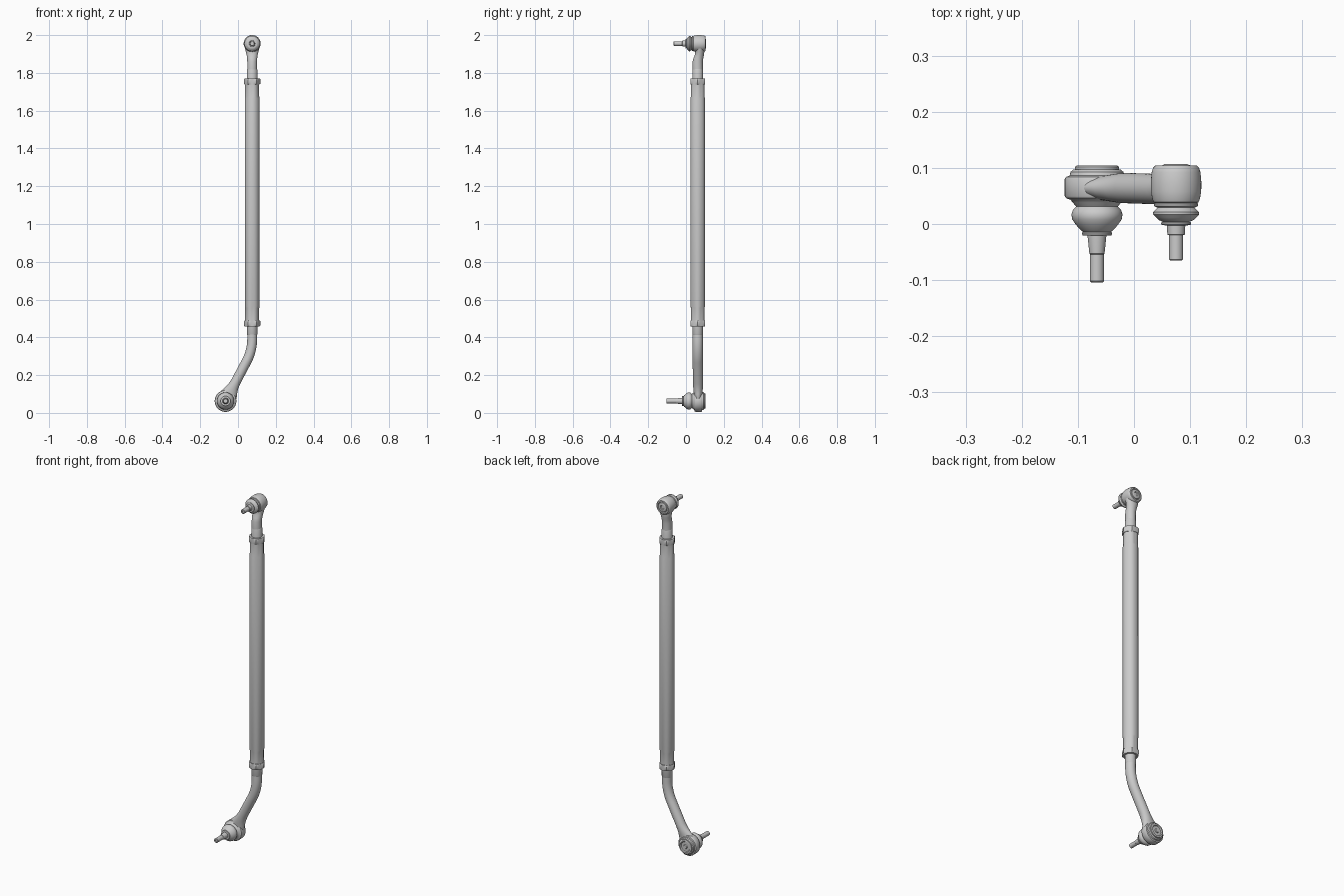
import bpy, bmesh
from math import sin, cos, radians, pi
from mathutils import Vector

SEG = 48
TX, TY = 0.075, 0.062          # tube axis
LOW = (-0.066, 0.063)          # lower joint centre (x, z)
TOP = (0.075, 1.955)           # upper joint centre (x, z)


def skin(name, rings):
    """Join rings of points into a closed, smooth-shaded solid."""
    bm = bmesh.new()
    vs = [[bm.verts.new(p) for p in ring] for ring in rings]
    n = len(vs[0])
    for a, b in zip(vs, vs[1:]):
        for i in range(n):
            j = (i + 1) % n
            bm.faces.new((a[i], a[j], b[j], b[i]))
    bm.faces.new(vs[0])
    bm.faces.new(vs[-1])
    bmesh.ops.recalc_face_normals(bm, faces=bm.faces)
    me = bpy.data.meshes.new(name)
    bm.to_mesh(me)
    bm.free()
    ob = bpy.data.objects.new(name, me)
    bpy.context.collection.objects.link(ob)
    bpy.ops.object.select_all(action='DESELECT')
    ob.select_set(True)
    bpy.context.view_layer.objects.active = ob
    bpy.ops.object.shade_smooth_by_angle(angle=radians(32))
    return ob


def lathe_y(name, centre, profile):
    """Turned part about a y axis; profile is (y, radius)."""
    angs = [2 * pi * i / SEG for i in range(SEG)]
    return skin(name, [[(centre[0] + r * cos(a), y, centre[1] + r * sin(a))
                        for a in angs] for y, r in profile])


def lathe_z(name, profile):
    """Part about the tube axis; profile is (z, radius, hex apothem or None)."""
    rings = []
    for z, r, flat in profile:
        ring = []
        for i in range(SEG):
            a = 2 * pi * i / SEG
            q = min(r, flat / cos(a % (pi / 3) - pi / 6)) if flat else r
            ring.append((TX + q * cos(a), TY + q * sin(a), z))
        rings.append(ring)
    return skin(name, rings)


def loft(name, stations):
    """Elliptical rod; station is (x, y, z, tilt, half width, half depth)."""
    rings = []
    for x, y, z, t, rx, ry in stations:
        u = Vector((cos(t), 0, -sin(t)))
        rings.append([Vector((x, y, z)) + u * rx * cos(a) + Vector((0, ry * sin(a), 0))
                      for a in (2 * pi * i / SEG for i in range(SEG))])
    return skin(name, rings)


# Main tube with hex flats swaged into both ends
lathe_z("main_tube", [
    (0.488, 0.037, 0.0355), (0.555, 0.0375, 0.0355), (0.565, 0.039, 0.039),
    (1.665, 0.039, 0.039), (1.675, 0.0375, 0.0355), (1.742, 0.037, 0.0355)])

# Chamfered lock nuts
for label, z in (("lower", 0.458), ("upper", 1.739)):
    lathe_z(label + "_lock_nut", [
        (z, 0.039, 0.039), (z + 0.005, 0.0445, 0.039),
        (z + 0.027, 0.0445, 0.039), (z + 0.032, 0.039, 0.039)])

# Threaded shank ends entering the nuts
lathe_z("lower_shank", [(0.412, 0.026, None), (0.416, 0.028, None), (0.50, 0.028, None)])
lathe_z("upper_shank", [(1.73, 0.028, None), (1.815, 0.028, None), (1.82, 0.026, None)])

# Bent lower arm: straight, arc, straight, flaring into the joint
bend, R = radians(28), 0.25
arm = [(TX, TY, 0.46, 0, 0.026, 0.027)]
for i in range(13):
    t = bend * i / 12
    arm.append((TX - R * (1 - cos(t)), TY, 0.391 - R * sin(t), t, 0.026, 0.027))
for d, rx, ry in ((0.115, 0.026, 0.027), (0.085, 0.029, 0.026),
                  (0.06, 0.037, 0.024), (0.04, 0.045, 0.022), (0.0, 0.045, 0.02)):
    arm.append((LOW[0] + d * sin(bend), 0.064, LOW[1] + d * cos(bend), bend, rx, ry))
loft("lower_arm", arm)

# Upper neck, narrowing in depth to meet its joint
loft("upper_neck", [(TX, y, z, 0, rx, ry) for y, z, rx, ry in (
    (0.062, 1.815, 0.026, 0.027), (0.062, 1.86, 0.026, 0.027),
    (0.066, 1.88, 0.027, 0.026), (0.071, 1.895, 0.029, 0.024),
    (0.073, 1.91, 0.033, 0.024), (0.073, 1.93, 0.038, 0.024))])

# Lower ball joint: housing, rolled cap, boot and stud
lathe_y("lower_housing", LOW, [
    (0.030, 0.036), (0.038, 0.043), (0.043, 0.047), (0.046, 0.055),
    (0.050, 0.0575), (0.080, 0.0575), (0.084, 0.055), (0.086, 0.049),
    (0.093, 0.047), (0.097, 0.042)])
lathe_y("lower_cap", LOW, [
    (0.094, 0.040), (0.102, 0.039), (0.104, 0.036), (0.104, 0.030),
    (0.099, 0.026), (0.099, 0.012), (0.103, 0.009), (0.103, 0.004)])
lathe_y("lower_boot", LOW, [
    (0.042, 0.037), (0.036, 0.041), (0.033, 0.036), (0.030, 0.038),
    (0.025, 0.043), (0.017, 0.0455), (0.008, 0.044), (-0.002, 0.037),
    (-0.010, 0.030), (-0.014, 0.025), (-0.016, 0.027), (-0.020, 0.026),
    (-0.021, 0.016)])
lathe_y("lower_stud", LOW, [
    (0.02, 0.018), (-0.019, 0.017), (-0.053, 0.0135), (-0.054, 0.0125),
    (-0.102, 0.0125), (-0.104, 0.0105), (-0.104, 0.005), (-0.099, 0.005)])

# Upper ball joint: housing, rolled cap, boot and stud
lathe_y("upper_housing", TOP, [
    (0.036, 0.034), (0.039, 0.040), (0.045, 0.0425), (0.058, 0.0448),
    (0.075, 0.045), (0.092, 0.0435), (0.100, 0.041), (0.104, 0.037),
    (0.104, 0.030), (0.100, 0.027)])
lathe_y("upper_cap", TOP, [
    (0.098, 0.029), (0.1045, 0.025), (0.107, 0.019), (0.107, 0.012),
    (0.103, 0.009), (0.103, 0.003)])
lathe_y("upper_boot", TOP, [
    (0.040, 0.034), (0.036, 0.039), (0.032, 0.039), (0.029, 0.033),
    (0.026, 0.036), (0.021, 0.041), (0.017, 0.041), (0.012, 0.036),
    (0.007, 0.031), (0.004, 0.024), (0.002, 0.027), (-0.001, 0.027),
    (-0.003, 0.017)])
lathe_y("upper_stud", TOP, [
    (0.02, 0.018), (-0.002, 0.0165), (-0.019, 0.0155), (-0.020, 0.0125),
    (-0.063, 0.0125), (-0.065, 0.0105), (-0.065, 0.005), (-0.060, 0.005)])
